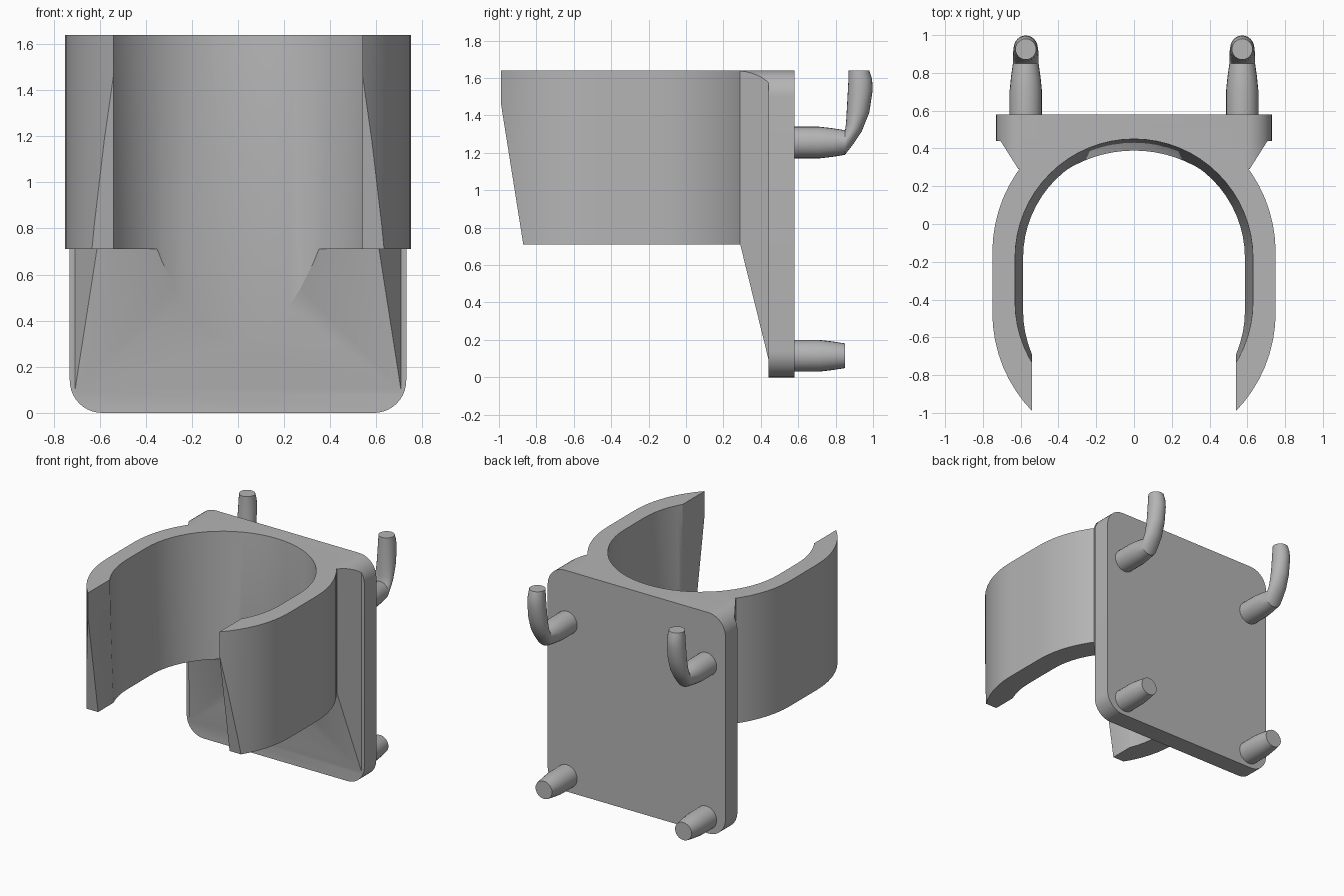
import bpy, bmesh
from math import sin, cos, pi
from mathutils import Vector

if "Cube" in bpy.data.objects:
    bpy.data.objects.remove(bpy.data.objects["Cube"], do_unlink=True)

grey = bpy.data.materials.new("light grey plastic")
grey.use_nodes = True
COLOUR = (0.46, 0.46, 0.46, 1)
grey.diffuse_color = COLOUR
grey.node_tree.nodes["Principled BSDF"].inputs["Base Color"].default_value = COLOUR

HEIGHT, CUP_BOTTOM, PLATE_FRONT, PLATE_BACK = 1.64, 0.71, 0.44, 0.58


def loft(name, rings, cuts=()):
    """Skin closed rings of points, cap both ends, then trim by planes."""
    bm = bmesh.new()
    loops = [[bm.verts.new(p) for p in ring] for ring in rings]
    n = len(loops[0])
    for a, b in zip(loops, loops[1:]):
        for i in range(n):
            j = (i + 1) % n
            bm.faces.new((a[i], a[j], b[j], b[i]))
    bm.faces.new(loops[0])
    bm.faces.new(loops[-1])
    for point, normal in cuts:
        geom = bm.verts[:] + bm.edges[:] + bm.faces[:]
        res = bmesh.ops.bisect_plane(bm, geom=geom, plane_co=point,
                                     plane_no=Vector(normal).normalized(), clear_outer=True)
        edges = [e for e in res["geom_cut"] if isinstance(e, bmesh.types.BMEdge)]
        bmesh.ops.holes_fill(bm, edges=edges, sides=0)
    bmesh.ops.recalc_face_normals(bm, faces=bm.faces[:])
    mesh = bpy.data.meshes.new(name)
    bm.to_mesh(mesh)
    bm.free()
    mesh.materials.append(grey)
    obj = bpy.data.objects.new(name, mesh)
    bpy.context.collection.objects.link(obj)
    return obj


def stadium(radius, back, front, z, steps=32):
    """Half circle around the back centre, half circle around the front centre."""
    pts = []
    for k, cy in enumerate((back, front)):
        for i in range(steps + 1):
            a = pi * (k + i / steps)
            pts.append((radius * cos(a), cy + radius * sin(a), z))
    return pts


def rounded_panel(y, half=0.73, r=0.14, steps=10):
    """Upright rounded rectangle at depth y."""
    centres = ((half - r, HEIGHT - r), (r - half, HEIGHT - r), (r - half, r), (half - r, r))
    pts = []
    for k, (cx, cz) in enumerate(centres):
        for i in range(steps + 1):
            a = pi / 2 * (k + i / steps)
            pts.append((cx + r * cos(a), y, cz + r * sin(a)))
    return pts


def select_only(obj):
    bpy.ops.object.select_all(action="DESELECT")
    obj.select_set(True)
    bpy.context.view_layer.objects.active = obj


def combine(obj, other, operation):
    mod = obj.modifiers.new(operation, "BOOLEAN")
    mod.operation, mod.solver, mod.object = operation, "EXACT", other
    select_only(obj)
    bpy.ops.object.modifier_apply(modifier=mod.name)
    bpy.data.objects.remove(other, do_unlink=True)


def smooth(obj):
    select_only(obj)
    bpy.ops.object.shade_smooth_by_angle(angle=pi / 6)


# Mounting plate
holder = loft("holder_body", [rounded_panel(PLATE_FRONT), rounded_panel(PLATE_BACK)])

# Tapered bracket joining plate and cup
bracket = loft("bracket", [rounded_panel(0.29), rounded_panel(PLATE_FRONT)],
               [((0, PLATE_FRONT, 0.1), (0, -0.61, -0.15)),
                ((0.707, PLATE_FRONT, 0), (0.15, -0.095, 0)),
                ((-0.707, PLATE_FRONT, 0), (-0.15, -0.095, 0))])

# Cup block, with its front raked back towards the bottom
cup = loft("cup", [stadium(0.75, -0.15, -0.47, z) for z in (CUP_BOTTOM, HEIGHT)],
           [((0, PLATE_FRONT, 0), (0, 1, 0)),
            ((0, -1, 1.53), (0, -0.82, -0.13))])

# Tapered cavity and front opening
cavity_rings = []
for z in (0, 1.8):
    drop = HEIGHT - z
    cavity_rings.append(stadium(0.63 - 0.046 * drop, -0.18, -0.41 - 0.054 * drop, z))
cavity = loft("cavity_cutter", cavity_rings)
slot = loft("slot_cutter", [[(x, y, z) for x, y in
            ((-0.54, -1.5), (0.54, -1.5), (0.54, -0.3), (-0.54, -0.3))] for z in (-0.1, 1.9)])

combine(holder, bracket, "UNION")
combine(holder, cup, "UNION")
combine(holder, cavity, "DIFFERENCE")
combine(holder, slot, "DIFFERENCE")
smooth(holder)

# Peg sections: upper edge (y, z), lower edge (y, z), half width; z from the peg axis
PEG = [((0.57, 0.085), (0.57, -0.085), 0.085),
       ((0.71, 0.085), (0.71, -0.085), 0.085),
       ((0.78, 0.077), (0.78, -0.077), 0.078),
       ((0.85, 0.066), (0.85, -0.066), 0.068)]
# Upturned tip of the upper pegs
TIP = [((0.853, 0.08), (0.9, 0.0), 0.068),
       ((0.856, 0.11), (0.94, 0.06), 0.068),
       ((0.86, 0.18), (0.98, 0.16), 0.066),
       ((0.865, 0.27), (0.998, 0.28), 0.064),
       ((0.868, 0.33), (0.995, 0.34), 0.06),
       ((0.87, 0.385), (0.98, 0.385), 0.055)]


def peg(name, x, z, sections, sides=24):
    rings = []
    for top, low, half in sections:
        a, b = Vector((x, top[0], z + top[1])), Vector((x, low[0], z + low[1]))
        mid, arm, side = (a + b) / 2, (a - b) / 2, Vector((half, 0, 0))
        rings.append([mid + arm * cos(2 * pi * i / sides) + side * sin(2 * pi * i / sides)
                      for i in range(sides)])
    smooth(loft(name, rings))


for label, x in (("left", 0.573), ("right", -0.573)):
    peg("lower_peg_" + label, x, 0.115, PEG)
    peg("upper_hook_" + label, x, 1.255, PEG + TIP)
